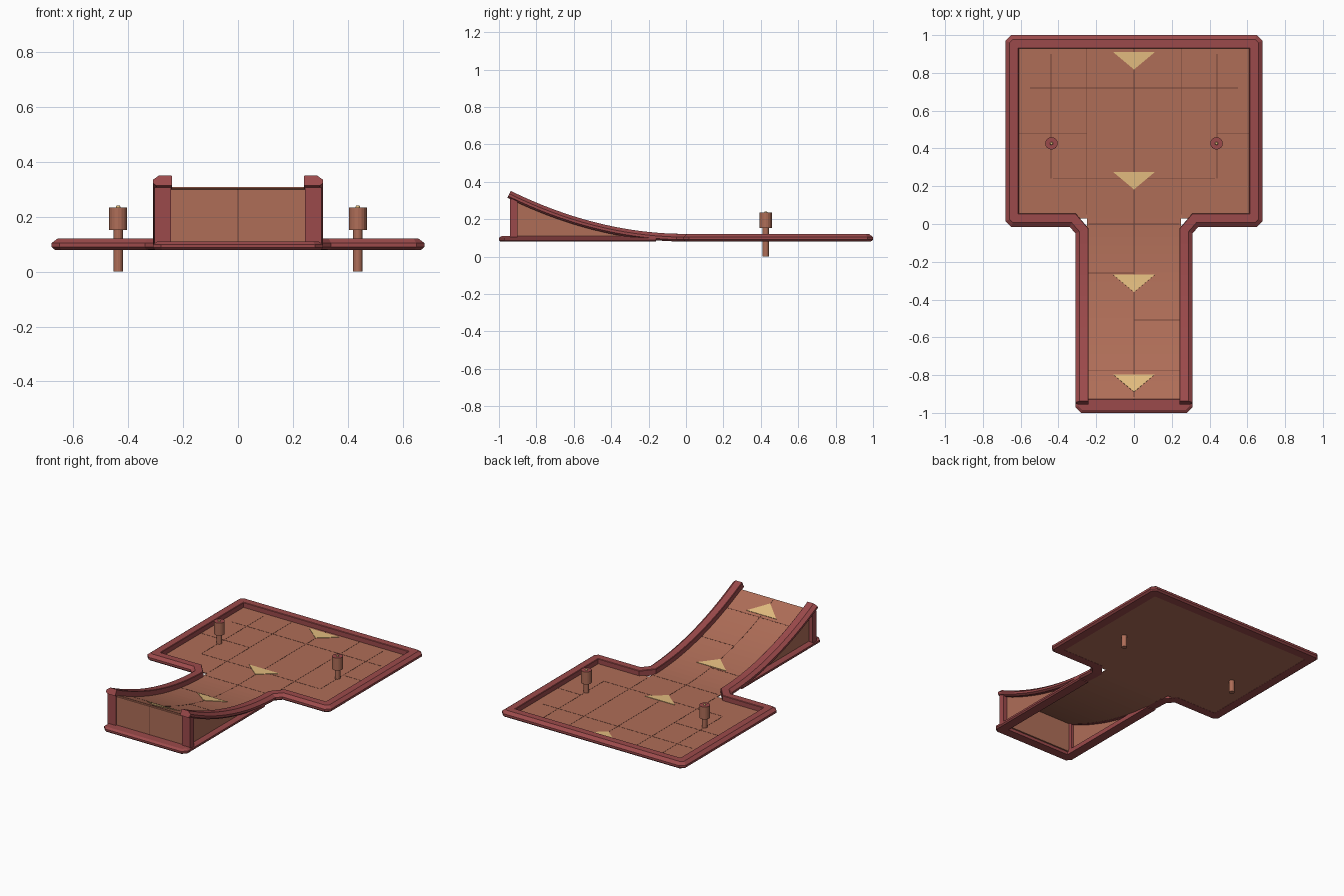
import bpy, bmesh, math

if "Cube" in bpy.data.objects:
    bpy.data.objects.remove(bpy.data.objects["Cube"])


def material(name, rgb):
    m = bpy.data.materials.new(name)
    m.diffuse_color = (*rgb, 1)
    m.use_nodes = True
    m.node_tree.nodes["Principled BSDF"].inputs["Base Color"].default_value = m.diffuse_color
    return m


RED = material("oxide red trim", (0.33, 0.068, 0.07))
BROWN = material("terracotta panel", (0.43, 0.155, 0.097))
TAN = material("sand marking", (0.76, 0.50, 0.21))
DARK = material("dark seam", (0.16, 0.055, 0.037))


def finish(name, bm, *mats):
    bmesh.ops.recalc_face_normals(bm, faces=bm.faces)
    me = bpy.data.meshes.new(name)
    bm.to_mesh(me)
    bm.free()
    for m in mats:
        me.materials.append(m)
    ob = bpy.data.objects.new(name, me)
    bpy.context.collection.objects.link(ob)
    return ob


K = 0.234 / 0.955 ** 2


def lift(x, y, t):
    """Point at height t above the deck's lower surface, following the ramp curve."""
    d = max(0.0, -y)
    slope = 2 * K * d
    n = math.hypot(1, slope)
    return (x, y + t * slope / n, 0.08 + K * d * d + t / n)


def flat(x, y, t):
    return (x, y, 0.08 + t)


def sweep(name, path, profile, place, mat):
    """Sweep an (inset, height) profile along an outline with mitred corners."""
    bm = bmesh.new()
    normals = []
    for a, b in zip(path, path[1:]):
        l = math.hypot(b[0] - a[0], b[1] - a[1])
        normals.append((-(b[1] - a[1]) / l, (b[0] - a[0]) / l))
    rings = []
    for i, p in enumerate(path):
        n0, n1 = normals[max(i - 1, 0)], normals[min(i, len(normals) - 1)]
        s = 1 + n0[0] * n1[0] + n0[1] * n1[1]
        m = ((n0[0] + n1[0]) / s, (n0[1] + n1[1]) / s)
        rings.append([bm.verts.new(place(p[0] + m[0] * d, p[1] + m[1] * d, t)) for d, t in profile])
    k = len(profile)
    for r0, r1 in zip(rings, rings[1:]):
        for j in range(k):
            bm.faces.new((r0[j], r0[(j + 1) % k], r1[(j + 1) % k], r1[j]))
    bm.faces.new(rings[0])
    bm.faces.new(rings[-1])
    return finish(name, bm, mat)


def ribbon(name, mat, y0, y1, left, right, t0, t1, steps=1):
    """Thin slab lying on the deck; left and right give its x limits for 0..1 along y."""
    bm = bmesh.new()
    rings = []
    for i in range(steps + 1):
        f = i / steps
        y = y0 + (y1 - y0) * f
        a, b = left(f), right(f)
        rings.append([bm.verts.new(lift(x, y, t)) for x, t in ((a, t0), (b, t0), (b, t1), (a, t1))])
    for r0, r1 in zip(rings, rings[1:]):
        for j in range(4):
            bm.faces.new((r0[j], r0[(j + 1) % 4], r1[(j + 1) % 4], r1[j]))
    bm.faces.new(rings[0])
    bm.faces.new(rings[-1])
    return finish(name, bm, mat)


def slab(name, mat, x0, x1, y0, y1, t0, t1, steps=1):
    return ribbon(name, mat, y0, y1, lambda f: x0, lambda f: x1, t0, t1, steps)


def box(name, mat, x0, x1, y0, y1, z0, z1):
    bm = bmesh.new()
    bmesh.ops.create_cube(bm, size=1)
    for v in bm.verts:
        v.co = (x1 if v.co.x > 0 else x0, y1 if v.co.y > 0 else y0, z1 if v.co.z > 0 else z0)
    return finish(name, bm, mat)


# Chamfered rim around the platform, running down both ramp rails
half = [(0.31, -0.955 + 0.905 * i / 16) for i in range(17)]
half += [(0.34, -0.015), (0.65, -0.015), (0.68, 0.015), (0.68, 0.97), (0.65, 1.0)]
rim_path = half + [(-x, y) for x, y in reversed(half)]
sweep("rim_and_rails", rim_path,
      [(0.012, 0), (0, 0.01), (0, 0.024), (0.022, 0.041), (0.067, 0.041), (0.07, 0.038), (0.07, 0)], lift, RED)

# Base frame under the ramp
sweep("base_frame", [(-0.31, -0.16), (-0.31, -0.97), (-0.28, -1), (0.28, -1), (0.31, -0.97), (0.31, -0.16)],
      [(0.008, 0), (0, 0.008), (0, 0.02), (0.015, 0.03), (0.07, 0.03), (0.07, 0)], flat, RED)

# Deck floors
slab("platform_floor", BROWN, -0.63, 0.63, 0.03, 0.96, 0.001, 0.007)
slab("ramp_floor", BROWN, -0.25, 0.25, -0.93, 0.03, 0.001, 0.007, 20)

# Ramp front wall, with its middle seam
box("front_wall", BROWN, -0.25, 0.25, -0.93, -0.92, 0.10, 0.299)
box("front_wall_seam", DARK, -0.002, 0.002, -0.932, -0.929, 0.11, 0.299)

for s, side in ((-1, "left"), (1, "right")):
    # Ramp corner posts
    box("corner_post_" + side, RED, *sorted((s * 0.245, s * 0.305)), -0.94, -0.90, 0.10, 0.308)

    # Side wall cut to the ramp curve
    bm = bmesh.new()
    ys = [-0.91 + 0.71 * i / 14 for i in range(15)]
    outline = [(y, 0.085 + K * y * y + 0.005) for y in ys] + [(-0.2, 0.085), (-0.91, 0.085)]
    face = bm.faces.new([bm.verts.new((s * 0.265, y, z)) for y, z in outline])
    out = bmesh.ops.extrude_face_region(bm, geom=[face])
    for v in out["geom"]:
        if isinstance(v, bmesh.types.BMVert):
            v.co.x += s * 0.012
    finish("side_wall_" + side, bm, BROWN)

    # Bollard: stem, thick head with red top, small tip
    for part, r0, r1, z0, z1, mat in (("stem", 0.017, 0.017, 0, 0.16, BROWN),
                                      ("head", 0.033, 0.033, 0.152, 0.235, BROWN),
                                      ("tip", 0.009, 0.006, 0.234, 0.242, TAN)):
        bm = bmesh.new()
        bmesh.ops.create_cone(bm, cap_ends=True, segments=16, radius1=r0, radius2=r1, depth=z1 - z0)
        bmesh.ops.translate(bm, verts=bm.verts, vec=(s * 0.437, 0.427, (z0 + z1) / 2))
        bm.normal_update()
        for f in bm.faces:
            if part == "head" and f.normal.z > 0.9:
                f.material_index = 1
        finish("bollard_%s_%s" % (part, side), bm, mat, RED)

# Direction arrows pointing up the ramp
for i, y in enumerate((0.91, 0.275, -0.27, -0.80)):
    ribbon("arrow_%d" % (i + 1), TAN, y, y - 0.092, lambda f: -0.11 * (1.002 - f),
           lambda f: 0.11 * (1.002 - f), 0.006, 0.010, 5)

# Panel seams: along the deck (x, y from, y to), then across it (y, x from, x to)
W = 0.002
for x, a, b in ((0, -0.92, 0.93), (-0.25, 0.05, 0.93), (0.25, 0.05, 0.93), (-0.44, 0.24, 0.9), (0.44, 0.24, 0.9)):
    slab("long_seam", DARK, x - W, x + W, a, b, 0.005, 0.0078, 48)
for y, a, b in ((0.72, -0.55, 0.55), (0.24, -0.43, 0.43), (0.48, -0.61, -0.25), (0.48, 0.44, 0.61),
                (0, -0.24, 0.24), (-0.26, -0.24, 0), (-0.51, 0, 0.24), (-0.78, -0.24, 0.24)):
    slab("cross_seam", DARK, a, b, y - W, y + W, 0.005, 0.0078)
